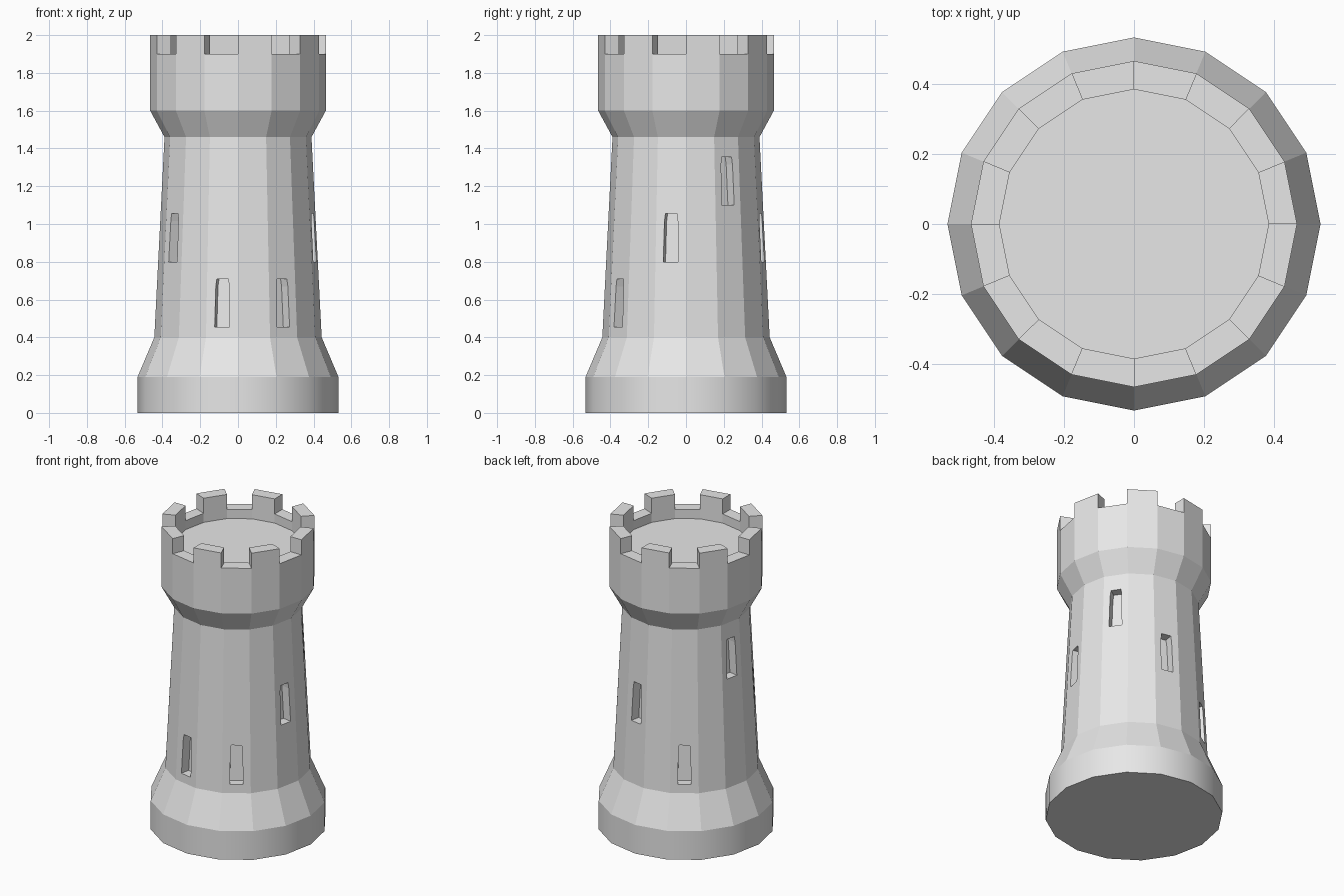
import bpy
import bmesh
from math import cos, sin, radians, pi

cube = bpy.data.objects.get("Cube")
if cube:
    bpy.data.objects.remove(cube, do_unlink=True)

SIDES = 16
STEP = 2 * pi / SIDES

# Stone colour
stone = bpy.data.materials.new("grey_stone")
stone.use_nodes = True
stone.diffuse_color = (0.8, 0.8, 0.8, 1)
stone.node_tree.nodes["Principled BSDF"].inputs["Base Color"].default_value = (0.8, 0.8, 0.8, 1)


def new_object(name, bm):
    bmesh.ops.recalc_face_normals(bm, faces=bm.faces)
    mesh = bpy.data.meshes.new(name)
    bm.to_mesh(mesh)
    bm.free()
    mesh.materials.append(stone)
    obj = bpy.data.objects.new(name, mesh)
    bpy.context.collection.objects.link(obj)
    return obj


# Tower walls: plinth, tapered shaft, flared head, parapet and sunken roof
profile = [(0.532, 0), (0.532, 0.19), (0.443, 0.40), (0.389, 1.46),
           (0.465, 1.60), (0.465, 1.90), (0.384, 1.90), (0.384, 1.84)]
bm = bmesh.new()
rings = [[bm.verts.new((r * cos(i * STEP), r * sin(i * STEP), z)) for i in range(SIDES)]
         for r, z in profile]
bands = []
for low, high in zip(rings, rings[1:]):
    bands.append([bm.faces.new((low[i], low[(i + 1) % SIDES], high[(i + 1) % SIDES], high[i]))
                  for i in range(SIDES)])
bm.faces.new(rings[0][::-1])
bm.faces.new(rings[-1])

# Plinth side is smooth, everything else is faceted
for face in bands[0]:
    face.smooth = True

# Battlements: raise every other segment of the parapet
for face in bands[5][::2]:
    raised = bmesh.ops.extrude_discrete_faces(bm, faces=[face])["faces"]
    for vert in raised[0].verts:
        vert.co.z = 2.0
tower = new_object("tower", bm)

# Arrow slits: one on every other facet, at three heights
LOW, MID, HIGH = 0.455, 0.80, 1.10
sills = [MID, HIGH, MID, LOW, HIGH, MID, LOW, LOW]
outline = [(-0.04, 0), (0.04, 0), (0.036, 0.215), (0.031, 0.255), (-0.031, 0.255), (-0.036, 0.215)]
DEPTH = 0.06


def wall_distance(z):
    (r0, z0), (r1, z1) = profile[2:4]
    return (r0 + (r1 - r0) * (z - z0) / (z1 - z0)) * cos(STEP / 2)


bm = bmesh.new()
for k, sill in enumerate(sills):
    a = -STEP / 2 + radians(45) * k
    loops = []
    for offset in (-DEPTH, 0.05):
        loop = []
        for u, h in outline:
            d = wall_distance(sill + h) + offset
            loop.append(bm.verts.new((d * cos(a) - u * sin(a), d * sin(a) + u * cos(a), sill + h)))
        loops.append(loop)
    inner, outer = loops
    bm.faces.new(inner[::-1])
    bm.faces.new(outer)
    for i in range(len(inner)):
        j = (i + 1) % len(inner)
        bm.faces.new((inner[i], inner[j], outer[j], outer[i]))
cutter = new_object("arrow_slit_cutter", bm)
cutter.hide_render = True

# Cut the slits and keep the finished mesh
cut = tower.modifiers.new("arrow_slits", "BOOLEAN")
cut.operation = "DIFFERENCE"
cut.solver = "EXACT"
cut.object = cutter
bpy.context.view_layer.update()
finished = bpy.data.meshes.new_from_object(
    tower.evaluated_get(bpy.context.evaluated_depsgraph_get()))
tower.modifiers.clear()
tower.data = finished
finished.name = "tower"
bpy.data.objects.remove(cutter, do_unlink=True)
